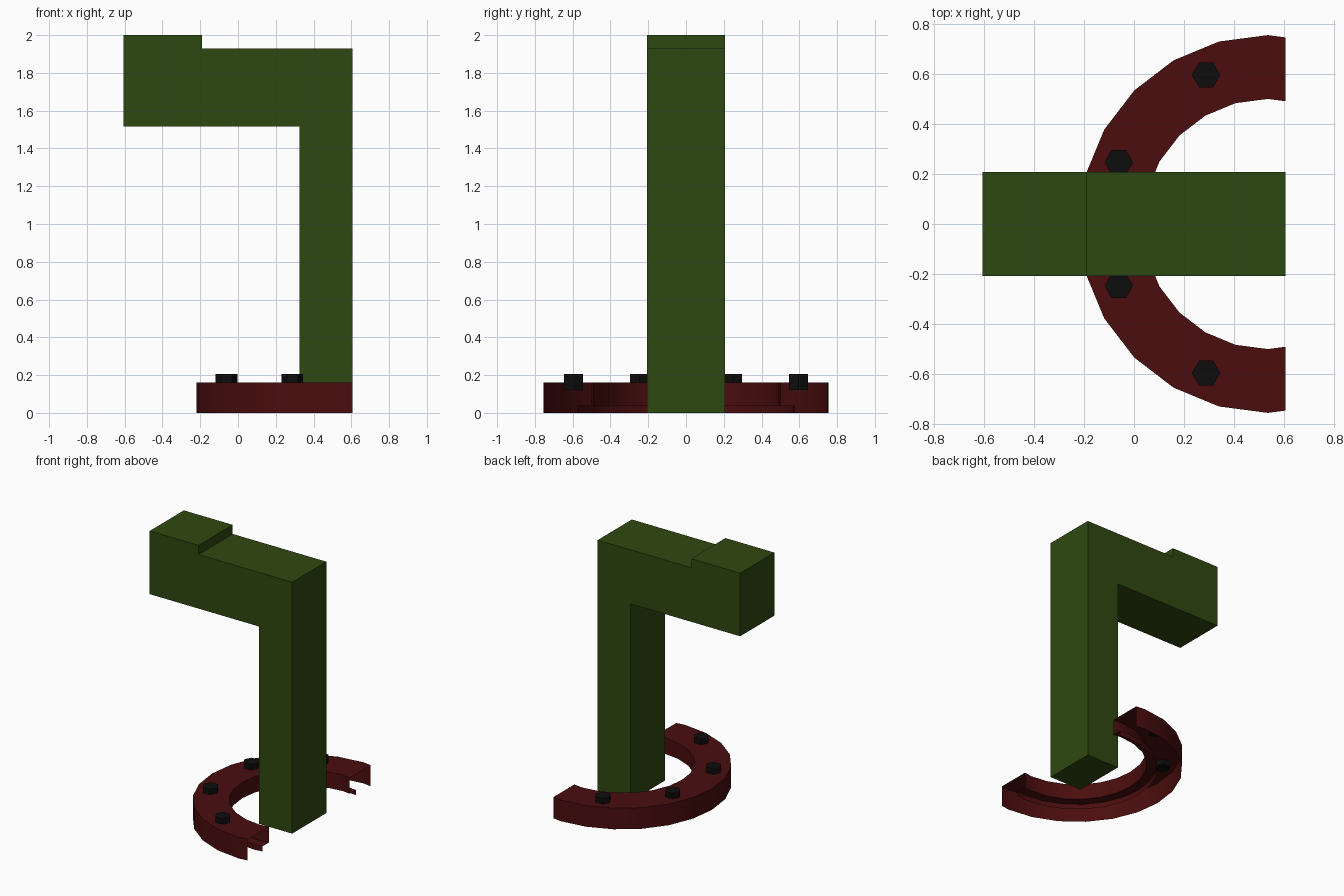
import bpy, bmesh, math

if "Cube" in bpy.data.objects:
    bpy.data.objects.remove(bpy.data.objects["Cube"])


def material(name, rgb):
    m = bpy.data.materials.new(name)
    m.diffuse_color = (*rgb, 1)
    m.use_nodes = True
    m.node_tree.nodes["Principled BSDF"].inputs["Base Color"].default_value = m.diffuse_color
    return m


GREEN = material("dark green", (0.028, 0.066, 0.005))
RED = material("dark red", (0.07, 0.004, 0.0045))
BLACK = material("black", (0.004, 0.004, 0.004))


def make_object(name, bm, mat):
    mesh = bpy.data.meshes.new(name)
    bm.to_mesh(mesh)
    bm.free()
    ob = bpy.data.objects.new(name, mesh)
    mesh.materials.append(mat)
    bpy.context.collection.objects.link(ob)
    return ob


# Column with overhanging arm and raised end block: side profile extruded in y
W = 0.207
profile = [(0.605, 0), (0.605, 1.93), (-0.19, 1.93), (-0.19, 2.0),
           (-0.605, 2.0), (-0.605, 1.515), (0.325, 1.515), (0.325, 0)]
bm = bmesh.new()
face = bm.faces.new([bm.verts.new((x, -W, z)) for x, z in profile])
ext = bmesh.ops.extrude_face_region(bm, geom=[face])
bmesh.ops.translate(bm, vec=(0, 2 * W, 0),
                    verts=[g for g in ext["geom"] if isinstance(g, bmesh.types.BMVert)])
bmesh.ops.recalc_face_normals(bm, faces=bm.faces)
make_object("column_and_arm", bm, GREEN)

# Half ring: open-bottomed channel swept about (CX, 0), cut off at x = CUT
CX, CUT = 0.535, 0.605
section = [(0.755, 0), (0.755, 0.162), (0.5, 0.162), (0.5, 0.04), (0.575, 0.04), (0.575, 0)]
bm = bmesh.new()
rows = []
for i in range(-7, 8):
    a = math.radians(180 + 15 * i)
    rows.append([bm.verts.new((CX + r * math.cos(a), r * math.sin(a), z)) for r, z in section])
for p, q in zip(rows, rows[1:]):
    for j in range(len(section) - 1):
        bm.faces.new((p[j], q[j], q[j + 1], p[j + 1]))
bmesh.ops.bisect_plane(bm, geom=bm.verts[:] + bm.edges[:] + bm.faces[:],
                       plane_co=(CUT, 0, 0), plane_no=(1, 0, 0), clear_outer=True)
bm.normal_update()
if max(bm.faces, key=lambda f: f.calc_center_median().z).normal.z < 0:
    bmesh.ops.reverse_faces(bm, faces=bm.faces[:])
ring = make_object("base_ring", bm, RED)
bpy.context.view_layer.objects.active = ring
ring.select_set(True)
bpy.ops.object.shade_smooth_by_angle(angle=math.radians(30))

# Hexagonal bolts on the ring
for k, deg in enumerate((112.5, 157.5, 202.5, 247.5)):
    a = math.radians(deg)
    bm = bmesh.new()
    bmesh.ops.create_cone(bm, cap_ends=True, segments=6, radius1=0.057, radius2=0.057, depth=0.085)
    bm.verts.ensure_lookup_table()
    # point the corners along x
    if max(v.co.x for v in bm.verts) < 0.055:
        for v in bm.verts:
            v.co.x, v.co.y = v.co.y, -v.co.x
    bmesh.ops.translate(bm, verts=bm.verts,
                        vec=(CX + 0.645 * math.cos(a), 0.645 * math.sin(a), 0.1625))
    make_object(f"bolt_{k + 1}", bm, BLACK)
